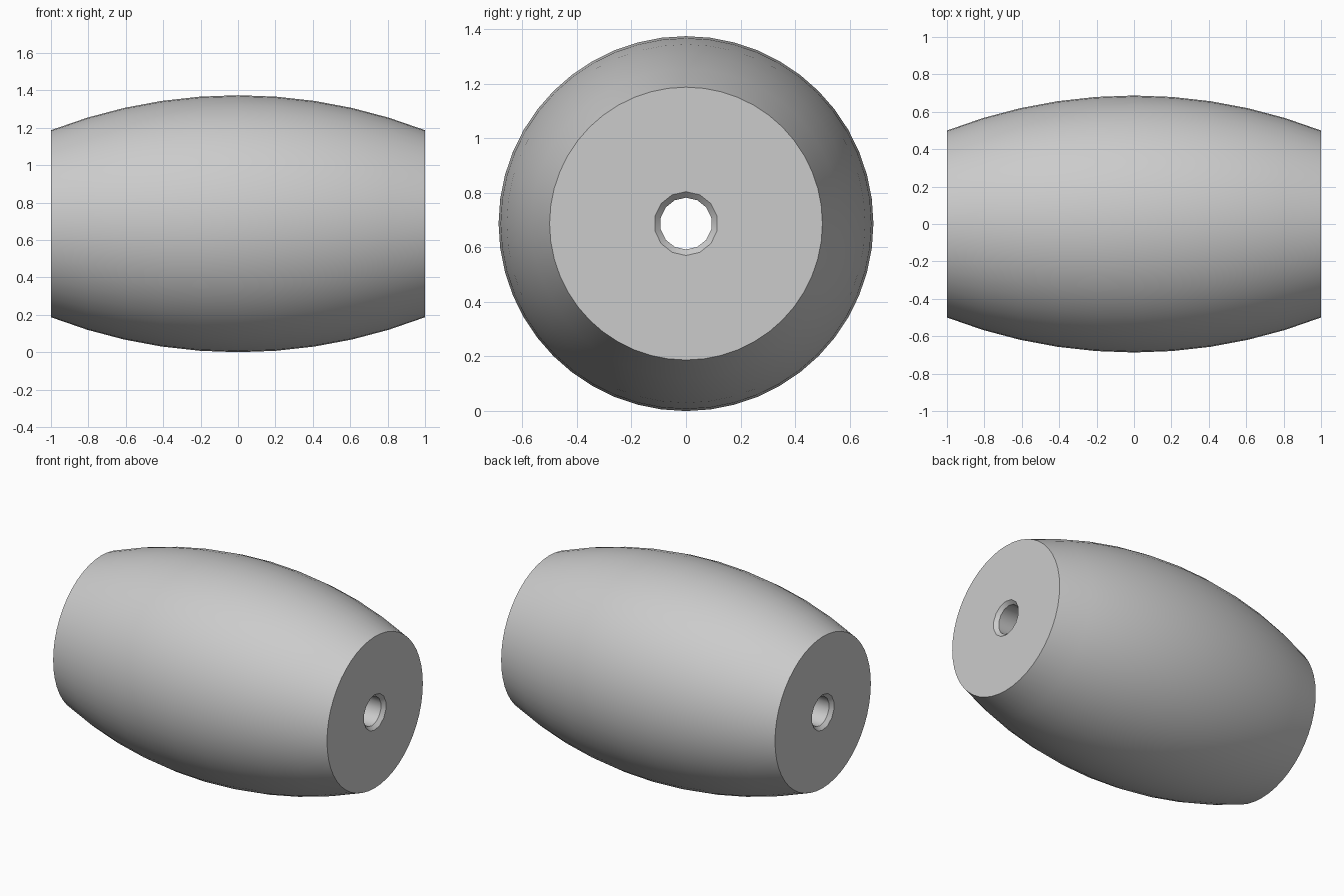
import bpy
import bmesh
import math
from mathutils import Matrix, Vector

default = bpy.data.objects.get("Cube")
if default:
    bpy.data.objects.remove(default)

HALF, MID_R, END_R = 1.0, 0.687, 0.5
BORE_R, RIM_R, RIM_DEPTH = 0.095, 0.117, 0.022
SIDES, BORE_SIDES, ARC_STEPS = 48, 14, 10

grey = bpy.data.materials.new("light_grey")
grey.use_nodes = True
colour = (0.6, 0.6, 0.6, 1)
grey.diffuse_color = colour
grey.node_tree.nodes["Principled BSDF"].inputs["Base Color"].default_value = colour

bm = bmesh.new()


def ring(x, radius, sides):
    spots = [2 * math.pi * i / sides for i in range(sides)]
    return [bm.verts.new((x, radius * math.sin(a), radius * math.cos(a))) for a in spots]


def closed_edges(verts):
    return [bm.edges.get(pair) or bm.edges.new(pair)
            for pair in zip(verts, verts[1:] + verts[:1])]


def skin(rings):
    for a, b in zip(rings, rings[1:]):
        for i in range(len(a)):
            j = (i + 1) % len(a)
            bm.faces.new((a[i], a[j], b[j], b[i]))


# Bulging outer wall: a circular arc turned about the long axis
sag = MID_R - END_R
arc_r = (HALF ** 2 + sag ** 2) / (2 * sag)
sweep = math.asin(HALF / arc_r)
outer = []
for i in range(ARC_STEPS + 1):
    a = sweep * (2 * i / ARC_STEPS - 1)
    outer.append(ring(arc_r * math.sin(a), MID_R - arc_r * (1 - math.cos(a)), SIDES))
skin(outer)

# Through bore with a chamfered mouth at each end
bore = [ring(x, r, BORE_SIDES) for x, r in (
    (-HALF, RIM_R), (RIM_DEPTH - HALF, BORE_R),
    (HALF - RIM_DEPTH, BORE_R), (HALF, RIM_R))]
skin(bore)

# Flat end faces between the wall and the bore
for end, sign in ((0, -1), (-1, 1)):
    edges = closed_edges(outer[end]) + closed_edges(bore[end])
    bmesh.ops.triangle_fill(bm, edges=edges, use_beauty=True,
                            normal=Vector((sign, 0, 0)))

bmesh.ops.recalc_face_normals(bm, faces=bm.faces)
bmesh.ops.transform(bm, matrix=Matrix.Translation((0, 0, MID_R)), verts=bm.verts)

mesh = bpy.data.meshes.new("barrel_bead")
bm.to_mesh(mesh)
bm.free()
mesh.materials.append(grey)
bead = bpy.data.objects.new("barrel_bead", mesh)
bpy.context.collection.objects.link(bead)

bpy.ops.object.select_all(action="DESELECT")
bead.select_set(True)
bpy.context.view_layer.objects.active = bead
bpy.ops.object.shade_smooth_by_angle(angle=math.radians(30))
